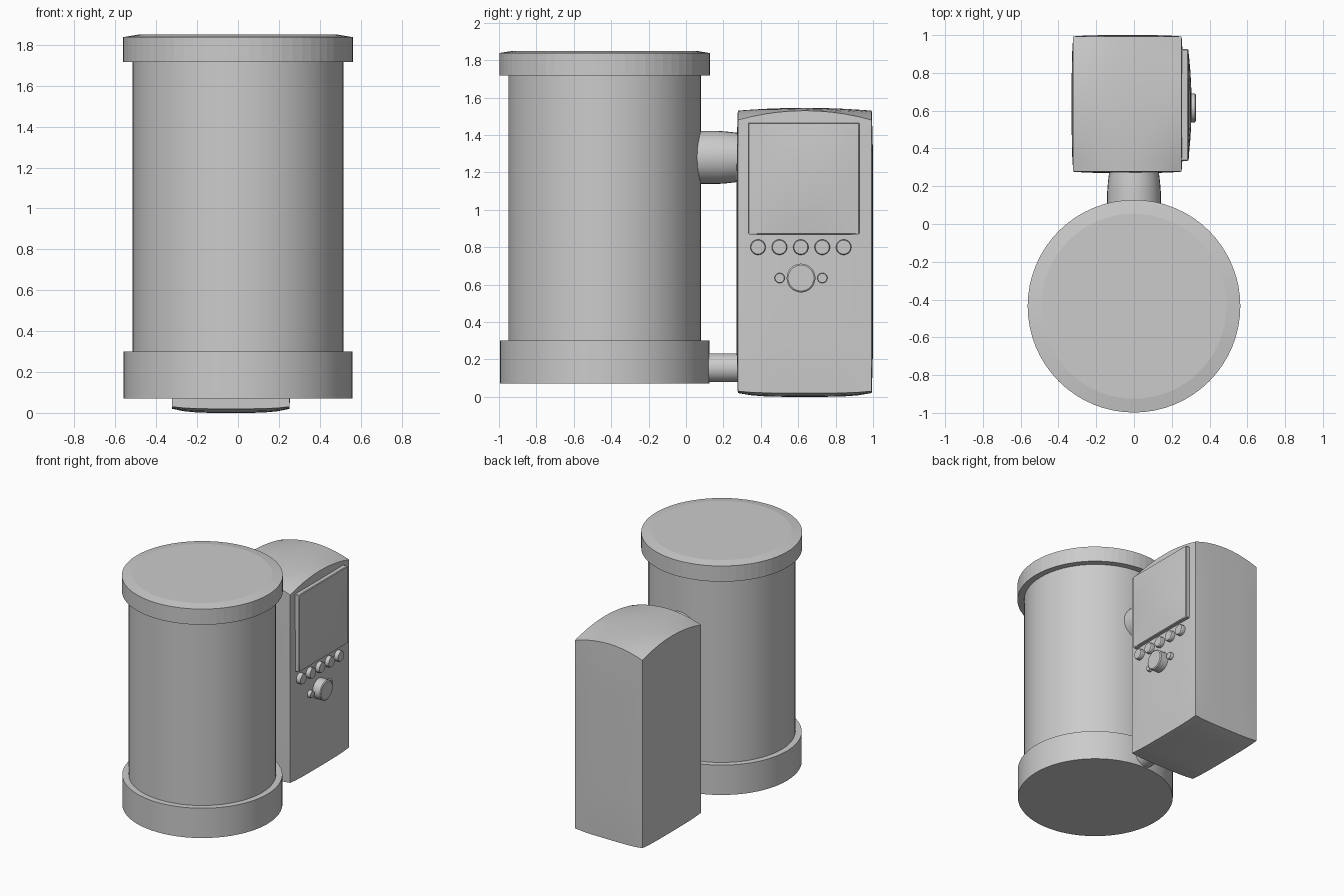
import bpy, bmesh, math
from mathutils import Vector, Matrix

if "Cube" in bpy.data.objects:
    bpy.data.objects.remove(bpy.data.objects["Cube"])


def finish(name, bm, angle=30):
    bmesh.ops.recalc_face_normals(bm, faces=bm.faces)
    me = bpy.data.meshes.new(name)
    bm.to_mesh(me)
    bm.free()
    ob = bpy.data.objects.new(name, me)
    bpy.context.collection.objects.link(ob)
    bpy.ops.object.select_all(action='DESELECT')
    ob.select_set(True)
    bpy.context.view_layer.objects.active = ob
    bpy.ops.object.shade_smooth_by_angle(angle=math.radians(angle))
    return ob


def lathe(name, profile, origin, axis='Z', n=64, angle=30):
    """Capped solid of revolution from (radius, height) pairs along an axis."""
    bm = bmesh.new()
    rings = [[bm.verts.new((r * math.cos(2 * math.pi * i / n),
                            r * math.sin(2 * math.pi * i / n), h))
              for i in range(n)] for r, h in profile]
    for a, b in zip(rings, rings[1:]):
        for i in range(n):
            j = (i + 1) % n
            bm.faces.new((a[i], a[j], b[j], b[i]))
    bm.faces.new(rings[0][::-1])
    bm.faces.new(rings[-1])
    rot = Vector((0, 0, 1)).rotation_difference(
        Vector({'X': (1, 0, 0), 'Y': (0, 1, 0), 'Z': (0, 0, 1)}[axis])).to_matrix().to_4x4()
    bmesh.ops.transform(bm, matrix=Matrix.Translation(origin) @ rot, verts=bm.verts)
    return finish(name, bm, angle)


def grid_box(name, shape, cuts=9):
    """Subdivided box; shape maps (u, v, w) in -1..1 to a position."""
    bm = bmesh.new()
    bmesh.ops.create_cube(bm, size=2)
    bmesh.ops.subdivide_edges(bm, edges=bm.edges[:], cuts=cuts, use_grid_fill=True)
    for vert in bm.verts:
        vert.co = shape(*vert.co)
    return finish(name, bm)


def q(t, power=2):
    return max(0.0, 1 - abs(t) ** power)


# Tank: body, base collar and lid
C = (0, -0.435, 0)
lathe("tank_body", [(0.515, 0.28), (0.515, 1.73)], C)
lathe("tank_base", [(0.56, 0.07), (0.56, 0.30)], C)
lathe("tank_lid", [(0.563, 1.717), (0.563, 1.838), (0.49, 1.85)], C, angle=5)


# Control housing with softly pillowed faces and a domed top
def housing(u, v, w):
    top = 1.48 + 0.05 * (1 - (1 - q(u)) * (1 - q(v))) + 0.015 * q(u) * q(v)
    bottom = 0.03 - 0.01 * (1 - (1 - q(u, 4)) * (1 - q(v, 4))) - 0.02 * q(u, 4) * q(v, 4)
    x = -0.035 + u * (0.287 + 0.008 * q(v, 4) * q(w, 6))
    y = 0.635 + v * (0.358 + 0.007 * q(u, 4) * q(w, 6))
    return x, y, bottom + (top - bottom) * (w + 1) / 2


grid_box("control_housing", housing)


# Slightly domed display panel
def panel(u, v, w):
    front = 0.287 + 0.018 * q(v) * q(w)
    return 0.24 + (front - 0.24) * (u + 1) / 2, 0.63 + 0.297 * v, 1.167 + 0.298 * w


display = grid_box("display_panel", panel)
bev = display.modifiers.new("edge", 'BEVEL')
bev.width = 0.012
bev.segments = 1
bev.angle_limit = math.radians(40)


# Buttons and dial on the control face
def knob(name, y, z, r, tip):
    lathe(name, [(r, 0.24), (r, tip - 0.006), (r * 0.9, tip)], (0, y, z), 'X', 32)


for i in range(5):
    knob(f"button_{i + 1}", 0.385 + 0.1145 * i, 0.80, 0.041, 0.29)
knob("dial", 0.615, 0.635, 0.077, 0.328)
for side in (-1, 1):
    knob(f"small_button_{side}", 0.615 + 0.114 * side, 0.635, 0.027, 0.285)

# Connecting pipes between tank and housing
lathe("upper_pipe", [(0.142, 0.03), (0.142, 0.17), (0.138, 0.22), (0.13, 0.29)],
      (0, 0, 1.28), 'Y', 32)
lathe("lower_pipe", [(0.077, 0.08), (0.077, 0.29)], (0, 0, 0.155), 'Y', 32)
